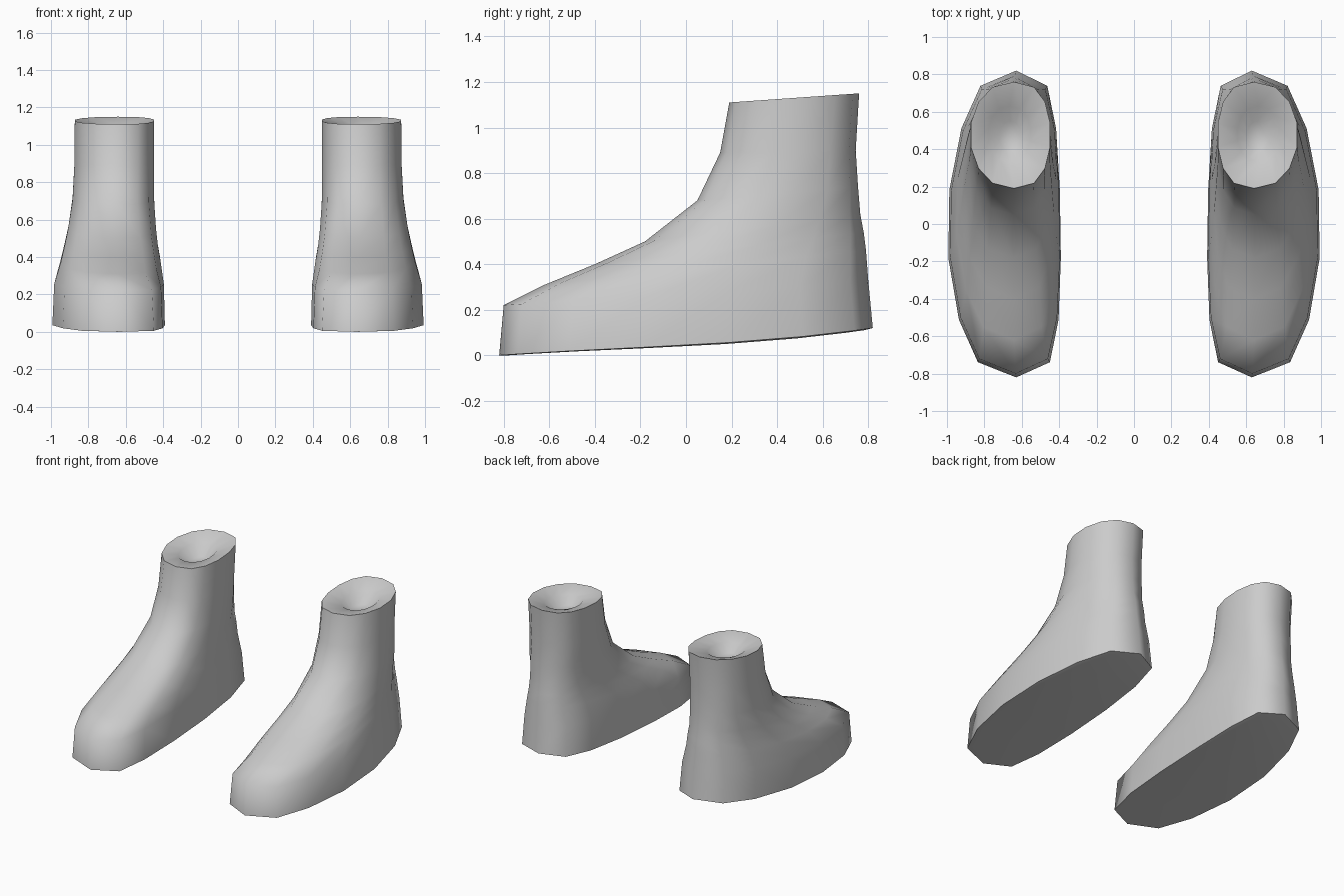
import bpy, bmesh
from math import sin, cos, pi, radians

cube = bpy.data.objects.get("Cube")
if cube:
    bpy.data.objects.remove(cube, do_unlink=True)

grey = bpy.data.materials.new("plain_grey")
grey.use_nodes = True
colour = (0.6, 0.6, 0.6, 1)
grey.diffuse_color = colour
grey.node_tree.nodes["Principled BSDF"].inputs["Base Color"].default_value = colour

SIDES = 14

# Tilted loops from sole to cuff, then down into the opening:
# front y, front z, back y, back z, inner x, outer x, roundness, toe shift, sag
RINGS = [
    (-0.78, 0.00, 0.78, 0.11, 0.42, 0.97, 0.55, 0.06, 0.03),
    (-0.82, 0.00, 0.82, 0.12, 0.39, 1.00, 0.55, 0.065, 0.03),
    (-0.80, 0.22, 0.80, 0.33, 0.395, 0.99, 0.58, 0.06, 0.02),
    (-0.62, 0.31, 0.79, 0.46, 0.41, 0.955, 0.68, 0.04, 0),
    (-0.40, 0.40, 0.78, 0.54, 0.425, 0.935, 0.72, 0.04, 0),
    (-0.18, 0.50, 0.765, 0.62, 0.435, 0.915, 0.75, 0.03, 0),
    (0.05, 0.68, 0.755, 0.74, 0.445, 0.89, 0.8, 0.02, 0),
    (0.15, 0.89, 0.745, 0.90, 0.445, 0.88, 0.8, 0.02, 0),
    (0.19, 1.11, 0.76, 1.15, 0.445, 0.878, 0.8, 0.02, 0),
    (0.33, 1.09, 0.63, 1.11, 0.55, 0.78, 0.9, 0, 0),
    (0.39, 1.04, 0.55, 1.04, 0.60, 0.72, 1.0, 0, 0),
]


def loop_points(ring, side):
    yf, zf, yb, zb, x_in, x_out, power, shift, sag = ring
    for i in range(SIDES):
        a = 2 * pi * i / SIDES
        c, s = cos(a), sin(a)            # c = 1 at the toe, -1 at the heel
        t = (1 - c) / 2
        across = abs(s) ** power * (1 if s > 0 else -1)
        taper = 1 - 0.08 * max(0, -c) * (shift > 0.02)
        x = (x_in + x_out) / 2 - shift * c * c + across * taper * (x_out - x_in) / 2
        yield (side * x, yf + (yb - yf) * t, zf + (zb - zf) * t - sag * s * s * t)


def make_boot(name, side):
    bm = bmesh.new()
    loops = [[bm.verts.new(p) for p in loop_points(r, side)] for r in RINGS]
    for low, high in zip(loops, loops[1:]):
        for i in range(SIDES):
            j = (i + 1) % SIDES
            bm.faces.new((low[i], low[j], high[j], high[i]))
    # Sole built in strips across the foot, and the flat base of the opening
    sole = loops[0]
    for i in range(SIDES // 2):
        a, b = sole[i], sole[i + 1]
        c, d = sole[-i - 1], sole[-i]
        strip = list(dict.fromkeys((a, b, c, d)))
        bm.faces.new(strip)
    bm.faces.new(loops[-1])
    bmesh.ops.recalc_face_normals(bm, faces=bm.faces)
    mesh = bpy.data.meshes.new(name)
    bm.to_mesh(mesh)
    bm.free()
    mesh.materials.append(grey)
    boot = bpy.data.objects.new(name, mesh)
    bpy.context.collection.objects.link(boot)
    bpy.ops.object.select_all(action='DESELECT')
    boot.select_set(True)
    bpy.context.view_layer.objects.active = boot
    bpy.ops.object.shade_smooth_by_angle(angle=radians(65))


make_boot("left_boot", 1)
make_boot("right_boot", -1)
